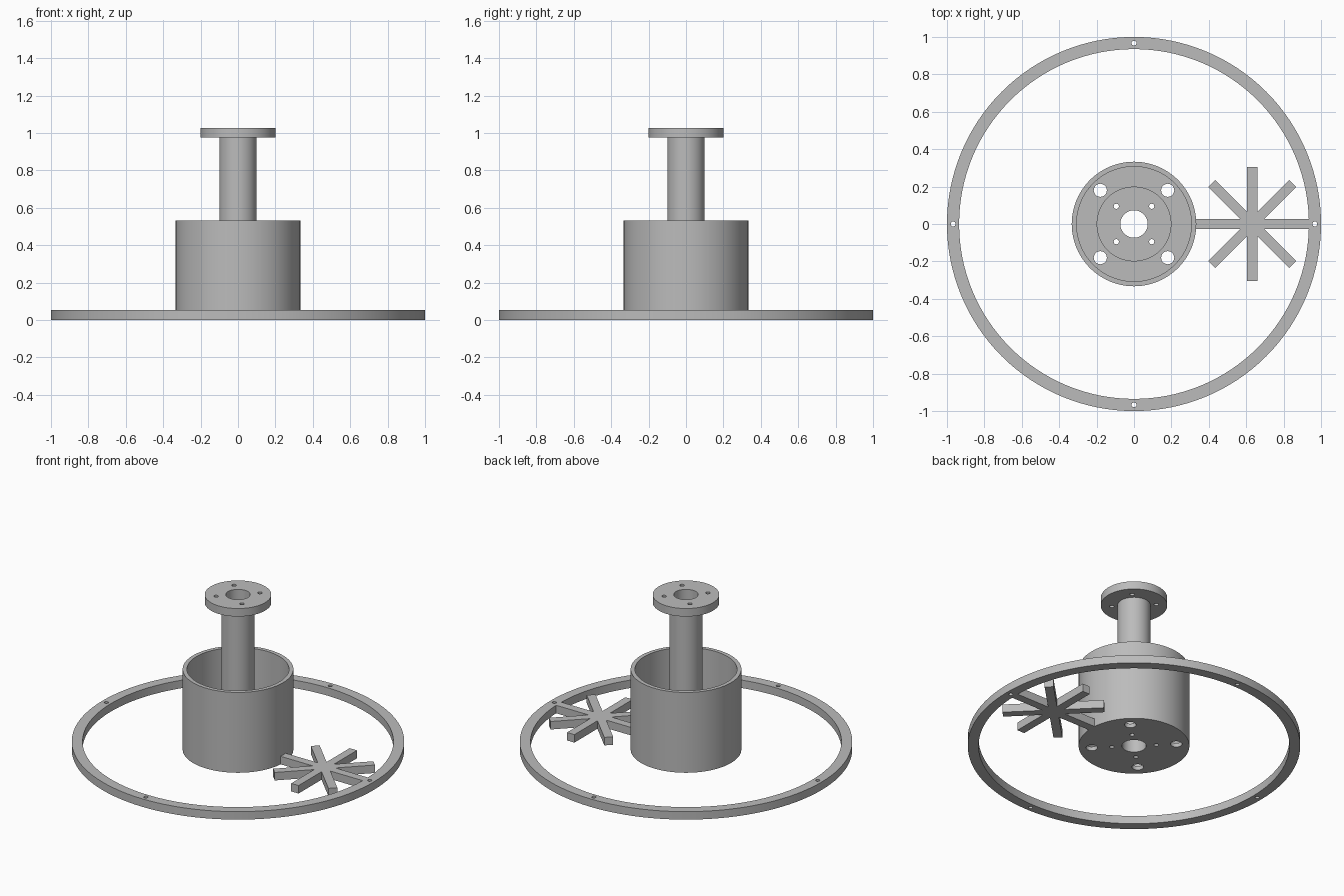
import bpy
import bmesh
from math import pi, sin, cos, radians

if "Cube" in bpy.data.objects:
    bpy.data.objects.remove(bpy.data.objects["Cube"], do_unlink=True)

GREY = (0.5, 0.5, 0.5, 1.0)
grey = bpy.data.materials.new("plain grey")
grey.use_nodes = True
grey.diffuse_color = GREY
grey.node_tree.nodes["Principled BSDF"].inputs["Base Color"].default_value = GREY


def circle(radius, sides=96, x=0.0, y=0.0):
    return [(x + radius * cos(2 * pi * i / sides), y + radius * sin(2 * pi * i / sides))
            for i in range(sides)]


def hole_pattern(distance, radius, start, sides=16):
    """Four round holes spaced evenly about the axis."""
    return [circle(radius, sides, distance * cos(start + i * pi / 2),
                   distance * sin(start + i * pi / 2)) for i in range(4)]


def plate(name, loops, bottom, top):
    """Extrude a flat outline with inner hole loops between two heights."""
    curve = bpy.data.curves.new(name + "_profile", "CURVE")
    curve.dimensions = "2D"
    curve.fill_mode = "BOTH"
    curve.extrude = (top - bottom) / 2
    for points in loops:
        spline = curve.splines.new("POLY")
        spline.points.add(len(points) - 1)
        for point, (x, y) in zip(spline.points, points):
            point.co = (x, y, 0, 1)
        spline.use_cyclic_u = True
    helper = bpy.data.objects.new(name + "_profile", curve)
    bpy.context.collection.objects.link(helper)
    evaluated = helper.evaluated_get(bpy.context.evaluated_depsgraph_get())
    mesh = bpy.data.meshes.new_from_object(evaluated)
    bpy.data.objects.remove(helper, do_unlink=True)
    bpy.data.curves.remove(curve)

    # Weld the caps to the sides, then smooth the round walls only
    bm = bmesh.new()
    bm.from_mesh(mesh)
    bmesh.ops.remove_doubles(bm, verts=bm.verts, dist=0.00001)
    bmesh.ops.translate(bm, verts=bm.verts, vec=(0, 0, (bottom + top) / 2))
    bmesh.ops.recalc_face_normals(bm, faces=bm.faces)
    for face in bm.faces:
        face.smooth = True
        face.material_index = 0
    bm.to_mesh(mesh)
    bm.free()
    mesh.set_sharp_from_angle(angle=radians(30))
    mesh.materials.clear()
    mesh.materials.append(grey)
    mesh.name = name
    obj = bpy.data.objects.new(name, mesh)
    bpy.context.collection.objects.link(obj)
    return obj


THICK = 0.053
FLOOR = 0.027
TOP = 1.028
BORE = 0.073
bolt_holes = hole_pattern(0.134, 0.014, pi / 4)

# Wide outer ring with four small holes
plate("outer_ring", [circle(1.0, 128), circle(0.935, 128)]
      + hole_pattern(0.967, 0.013, 0), 0, THICK)

# Open cup: drilled floor and thin wall
plate("cup_floor", [circle(0.333), circle(BORE)] + bolt_holes
      + hole_pattern(0.255, 0.035, pi / 4, 24), 0, FLOOR)
plate("cup_wall", [circle(0.333), circle(0.307)], FLOOR, 0.533)

# Hollow post with a bolted flange at each end
plate("lower_flange", [circle(0.2), circle(BORE)] + bolt_holes, FLOOR, FLOOR + THICK)
plate("post", [circle(0.1), circle(BORE)], FLOOR + THICK, TOP - THICK)
plate("upper_flange", [circle(0.2), circle(BORE)] + bolt_holes, TOP - THICK, TOP)

# Eight-armed spoke joining the cup to the ring
half = 0.027
notch = half / sin(pi / 8)
star = []
for i in range(8):
    a = i * pi / 4
    for along, across in ((0.306, -half), (0.306, half)):
        star.append((0.632 + along * cos(a) - across * sin(a),
                     along * sin(a) + across * cos(a)))
    star.append((0.632 + notch * cos(a + pi / 8), notch * sin(a + pi / 8)))
plate("star_spoke", [star], 0, THICK)
